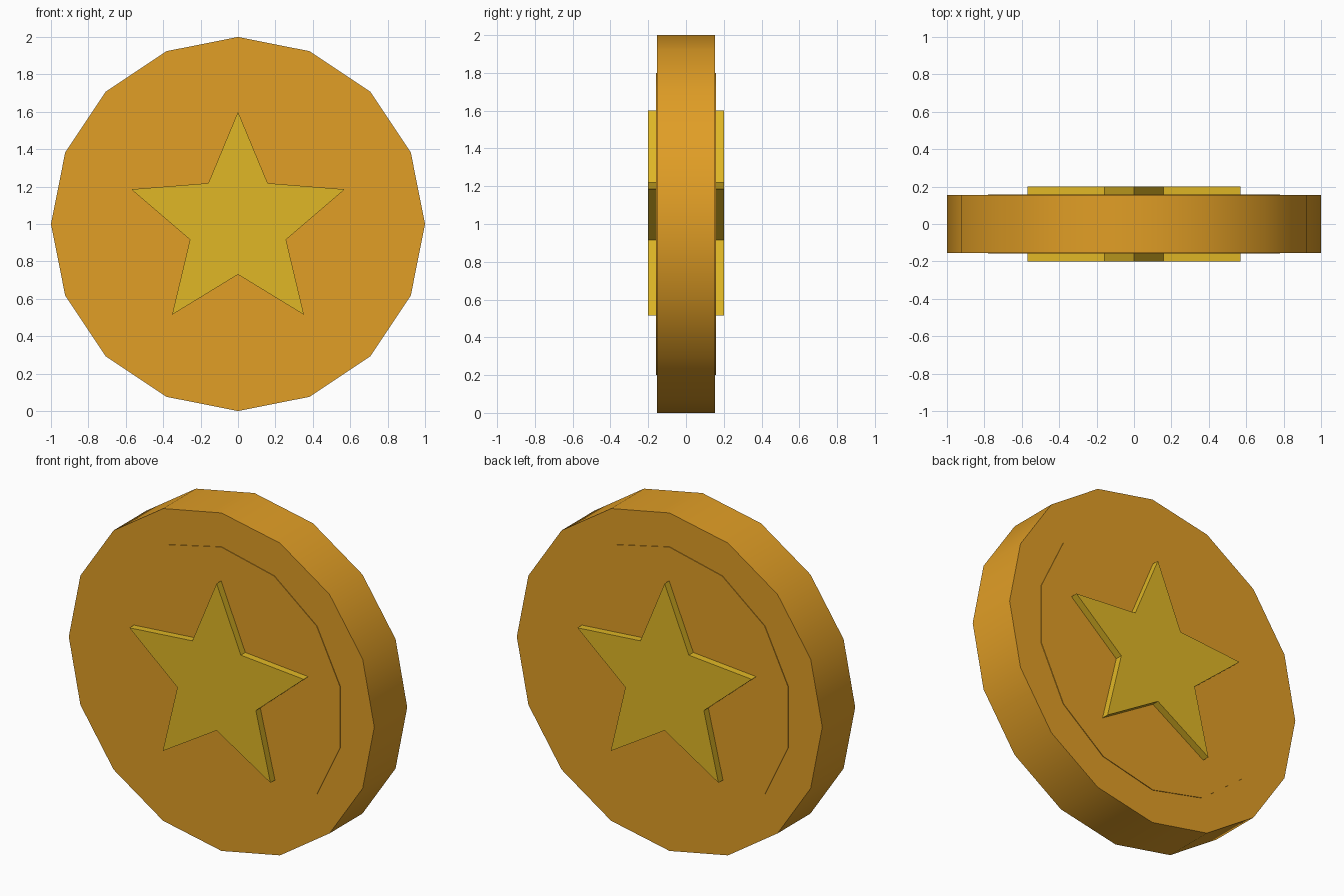
import bpy
import bmesh
from math import sin, cos, tau, radians

cube = bpy.data.objects.get("Cube")
if cube:
    bpy.data.objects.remove(cube, do_unlink=True)


def make_material(name, color):
    mat = bpy.data.materials.new(name)
    mat.use_nodes = True
    mat.diffuse_color = color
    mat.node_tree.nodes["Principled BSDF"].inputs["Base Color"].default_value = color
    return mat


def ring(sides, *radii):
    """Points around the coin centre, starting at the top, cycling through the radii."""
    return [(radii[i % len(radii)] * sin(tau * i / sides),
             1 + radii[i % len(radii)] * cos(tau * i / sides)) for i in range(sides)]


def prism(name, outline, half_depth, mat, smooth=False):
    """Extrude an outline in the xz plane evenly to the front and back."""
    bm = bmesh.new()
    face = bm.faces.new([bm.verts.new((x, -half_depth, z)) for x, z in outline])
    result = bmesh.ops.extrude_face_region(bm, geom=[face], use_keep_orig=True)
    back = [v for v in result["geom"] if isinstance(v, bmesh.types.BMVert)]
    bmesh.ops.translate(bm, verts=back, vec=(0, 2 * half_depth, 0))
    bmesh.ops.recalc_face_normals(bm, faces=bm.faces)
    mesh = bpy.data.meshes.new(name)
    bm.to_mesh(mesh)
    bm.free()
    mesh.materials.append(mat)
    obj = bpy.data.objects.new(name, mesh)
    bpy.context.collection.objects.link(obj)
    if smooth:
        bpy.ops.object.select_all(action="DESELECT")
        obj.select_set(True)
        bpy.context.view_layer.objects.active = obj
        bpy.ops.object.shade_smooth_by_angle(angle=radians(30))
    return obj


orange_gold = make_material("orange gold", (0.75, 0.342, 0.019, 1))
yellow_gold = make_material("yellow gold", (0.745, 0.474, 0.019, 1))

# Coin body with a smooth rim
prism("coin_body", ring(16, 1.0), 0.154, orange_gold, smooth=True)

# Slightly raised inner disc on both faces
prism("inner_disc", ring(14, 0.8), 0.158, orange_gold, smooth=True)

# Five-pointed star standing out of both faces
prism("star", ring(10, 0.6, 0.27), 0.2, yellow_gold)
